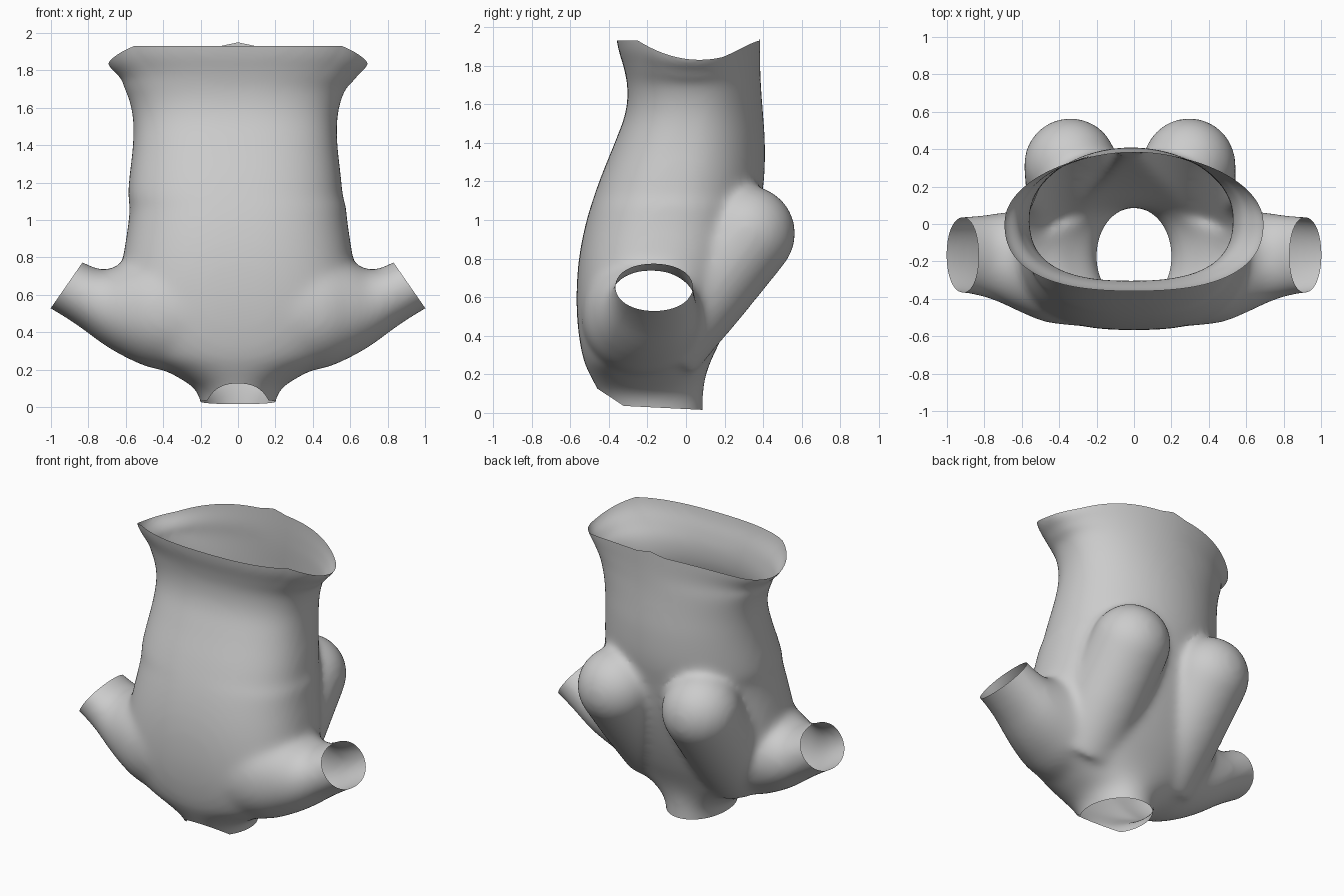
import bpy, bmesh
from math import sin, cos, pi, copysign
from mathutils import Vector

if "Cube" in bpy.data.objects:
    bpy.data.objects.remove(bpy.data.objects["Cube"])

N = 48
bm = bmesh.new()


def power(v, e):
    return copysign(abs(v) ** e, v)


def dense(rows, steps=5):
    """Catmull-Rom interpolation between section rows."""
    out = []
    for i in range(len(rows) - 1):
        q = [rows[max(i - 1, 0)], rows[i], rows[i + 1], rows[min(i + 2, len(rows) - 1)]]
        for k in range(steps):
            t = k / steps
            out.append([b + .5 * t * (c - a + t * (2 * a - 5 * b + 4 * c - d + t * (3 * (b - c) + d - a)))
                        for a, b, c, d in zip(*q)])
    return out + [rows[-1]]


def loft(rings):
    """Closed solid through rings given as lists of points."""
    loops = [[bm.verts.new(p) for p in r] for r in rings]
    for a, b in zip(loops, loops[1:]):
        for i in range(N):
            j = (i + 1) % N
            bm.faces.new((a[i], a[j], b[j], b[i]))
    bm.faces.new(loops[0][::-1])
    bm.faces.new(loops[-1])


def oval(ha, hb, n, back=None):
    pts = []
    for i in range(N):
        c, s = cos(2 * pi * i / N), sin(2 * pi * i / N)
        e = 2 / (back if back and s > 0 else n)
        pts.append((ha * power(c, e), hb * power(s, e)))
    return pts


# Torso sections: height, half width, y minimum, y maximum, squareness front and back
torso = [(-.15, .19, -.40, .09, 2, 2), (0, .195, -.42, .09, 2, 2), (.1, .235, -.45, .09, 2, 2),
         (.18, .36, -.49, .10, 2.1, 2), (.27, .52, -.53, .13, 2.3, 2.1), (.42, .62, -.558, .20, 2.5, 2.2),
         (.6, .64, -.568, .27, 2.5, 2.2), (.8, .615, -.555, .33, 2.5, 2.2), (1.0, .585, -.515, .37, 2.5, 2.1),
         (1.2, .57, -.45, .405, 2.5, 2), (1.4, .548, -.37, .41, 2.5, 2), (1.55, .548, -.315, .40, 2.5, 2),
         (1.68, .58, -.303, .39, 2.5, 2), (1.8, .635, -.325, .385, 2.5, 1.9), (1.9, .69, -.355, .385, 2.5, 1.9),
         (2.1, .72, -.38, .385, 2.5, 1.9)]
loft([[(x - (.015 if 1.1 < z < 1.75 else 0), (y0 + y1) / 2 + y, z) for x, y in oval(w, (y1 - y0) / 2, n, m)]
      for z, w, y0, y1, n, m in dense(torso)])

# Arm stubs: x, z low, z high, y minimum, y maximum
arm = [(.2, .17, .85, -.55, .05), (.45, .205, .82, -.53, .09), (.6, .265, .775, -.475, .075),
       (.72, .335, .735, -.42, .06), (.85, .43, .785, -.38, .045), (1.0, .525, .87, -.365, .035),
       (1.2, .63, .98, -.365, .035)]
for s in (-1, 1):
    loft([[(s * x, (y0 + y1) / 2 + a, (z0 + z1) / 2 + b)
           for a, b in oval((y1 - y0) / 2, (z1 - z0) / 2, 2.1)] for x, z0, z1, y0, y1 in dense(arm)])
    # Bust: rounded end with a tail sinking into the upper chest
    bx = .295 if s > 0 else -.34
    top, tail = Vector((bx, .318, .93)), Vector((s * .30, -.15, .35))
    axis = (top - tail).normalized()
    side = (Vector((1, 0, 0)) - axis * axis.x).normalized()
    up = axis.cross(side)
    r = .25
    path = [(tail, .24), (tail.lerp(top, .5), .25)]
    path += [(top + axis * r * sin(t * pi / 20), r * cos(t * pi / 20)) for t in range(10)]
    loft([[c + side * a + up * b for a, b in oval(q, q, 2)] for c, q in path])

bmesh.ops.recalc_face_normals(bm, faces=bm.faces)
mesh = bpy.data.meshes.new("torso_shell")
bm.to_mesh(mesh)
bm.free()
obj = bpy.data.objects.new("torso_shell", mesh)
bpy.context.collection.objects.link(obj)

# Fuse the parts into one smooth skin
rem = obj.modifiers.new("fuse", 'REMESH')
rem.mode = 'VOXEL'
rem.voxel_size = .018
smo = obj.modifiers.new("soften", 'SMOOTH')
smo.factor = .5
smo.iterations = 35
dg = bpy.context.evaluated_depsgraph_get()
skin = bpy.data.meshes.new_from_object(obj.evaluated_get(dg))
obj.modifiers.clear()
obj.data = skin

# Cut the waist, neck and arm openings
bm = bmesh.new()
bm.from_mesh(skin)


def inside(v, arm_side):
    return arm_side == 0 or (v.co.x * arm_side > .5 and v.co.z < 1.1)


for co, no, arm_side in (((0, 0, 1.93), (0, 0, 1), 0), ((0, 0, .02), (0, -.05, -1), 0),
                         ((0, -.45, .12), (0, -.55, -.83), 0),
                         ((.91, 0, .66), (.82, 0, .57), 1), ((-.91, 0, .66), (-.82, 0, .57), -1)):
    faces = [f for f in bm.faces if all(inside(v, arm_side) for v in f.verts)]
    geom = faces + list({e for f in faces for e in f.edges}) + list({v for f in faces for v in f.verts})
    bmesh.ops.bisect_plane(bm, geom=geom, plane_co=co, plane_no=no, clear_outer=True)

# Dip the waist rim at the sides
for v in bm.verts:
    if v.co.z > 1.6:
        t = (v.co.z - 1.6) / .33
        dip = .10 * max(0, 1 - ((v.co.y - .07) / .32) ** 2)
        v.co.z -= dip * t * t * min(1, abs(v.co.x) / .6)
        v.co.z += .02 * t * t * max(0, 1 - abs(v.co.x) / .1) * (v.co.y > 0)
bm.to_mesh(skin)
bm.free()
for p in skin.polygons:
    p.use_smooth = True
